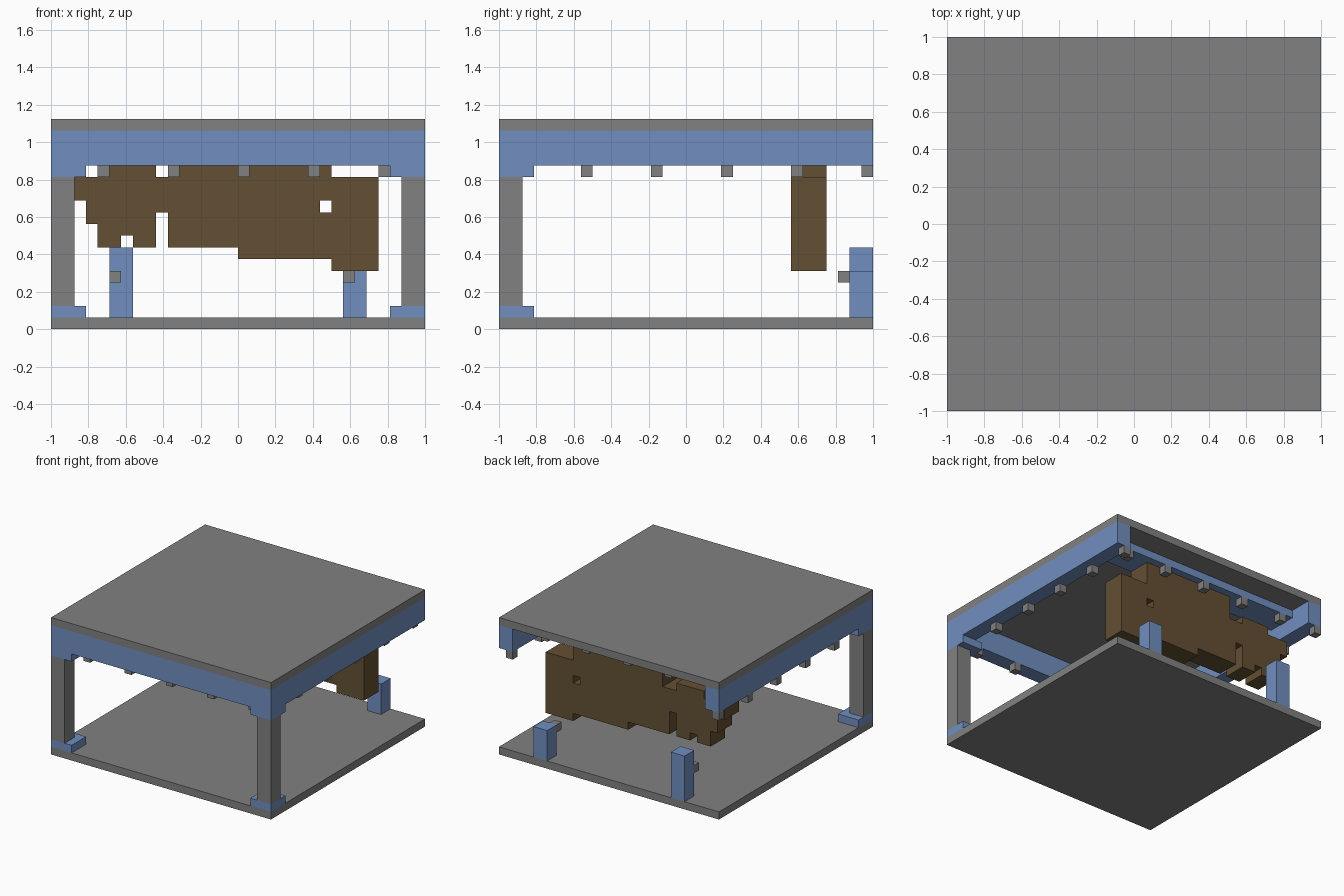
import bpy
import bmesh
from mathutils import Matrix, Vector

if "Cube" in bpy.data.objects:
    bpy.data.objects.remove(bpy.data.objects["Cube"], do_unlink=True)

U = 1 / 16  # block size


def material(name, rgb):
    m = bpy.data.materials.new(name)
    m.use_nodes = True
    m.diffuse_color = (*rgb, 1)
    m.node_tree.nodes["Principled BSDF"].inputs["Base Color"].default_value = (*rgb, 1)
    return m


GREY = material("stone grey", (0.22, 0.22, 0.22))
BLUE = material("soft blue", (0.165, 0.275, 0.53))
BROWN = material("dark brown", (0.127, 0.08, 0.033))


def blocks(name, mat, boxes):
    """One object made of boxes, each given as low and high corners in blocks."""
    bm = bmesh.new()
    for lo, hi in boxes:
        lo, hi = Vector(lo) * U, Vector(hi) * U
        place = Matrix.Translation((lo + hi) / 2) @ Matrix.Diagonal((*(hi - lo), 1))
        bmesh.ops.create_cube(bm, size=1, matrix=place)
    mesh = bpy.data.meshes.new(name)
    bm.to_mesh(mesh)
    bm.free()
    mesh.materials.append(mat)
    ob = bpy.data.objects.new(name, mesh)
    bpy.context.collection.objects.link(ob)
    return ob


def studs(name, corners):
    blocks(name, GREY, [(c, [v + 1 for v in c]) for c in corners])


# Floor and roof slabs
blocks("floor_slab", GREY, [((-16, -16, 0), (16, 16, 1))])
blocks("roof_slab", GREY, [((-16, -16, 17), (16, 16, 18))])

# Beams under the roof
blocks("front_beam", BLUE, [((-16, -16, 14), (16, -14, 17))])
for side, x in (("right", -16), ("left", 14)):
    blocks(side + "_beam", BLUE, [((x, -14, 14), (x + 2, 16, 17))])
blocks("back_beam", BLUE, [((-14, 9, 16), (14, 13, 17))])

# Small studs hanging from the beams
steps = range(-12, 13, 6)
studs("front_studs", [(x, -15, 13) for x in steps])
studs("right_studs", [(-16, y + 3, 13) for y in steps])
studs("left_studs", [(14, y + 3, 13) for y in steps])
studs("back_studs", [(x - 1, 12, 15) for x in steps])

# Front corner columns with a blue foot and cap
for side, x, wide in (("right", -16, -16), ("left", 14, 13)):
    blocks(side + "_column", GREY, [((x, -16, 2), (x + 2, -14, 13))])
    blocks(side + "_column_ends", BLUE,
           [((wide, -16, z), (wide + 3, -13, z + 1)) for z in (1, 13)])

# Back posts, each with a peg
for side, x, top in (("right", -11, 7), ("left", 9, 5)):
    blocks(side + "_back_post", BLUE, [((x, 14, 1), (x + 2, 16, top))])
    studs(side + "_post_peg", [(x, 13, 4)])

# Hanging brown panel: stepped outline with a square hole
outline = [(-14, 11), (-14, 13), (-11, 13), (-11, 14), (-7, 14), (-7, 13), (-5, 13),
           (-5, 16), (8, 16), (8, 13), (12, 13), (12, 5), (8, 5), (8, 6), (0, 6),
           (0, 7), (-6, 7), (-6, 10), (-7, 10), (-7, 7), (-9, 7), (-9, 8), (-10, 8),
           (-10, 7), (-12, 7), (-12, 9), (-13, 9), (-13, 11)]
hole = [(7, 10), (8, 10), (8, 11), (7, 11)]
curve = bpy.data.curves.new("hanging_panel", "CURVE")
curve.dimensions = "2D"
curve.fill_mode = "BOTH"
curve.extrude = 1.5 * U
for loop in (outline, hole):
    spline = curve.splines.new("POLY")
    spline.points.add(len(loop) - 1)
    for point, (x, z) in zip(spline.points, loop):
        point.co = (x * U, z * U, 0, 1)
    spline.use_cyclic_u = True
    spline.use_smooth = False
curve.materials.append(BROWN)
panel = bpy.data.objects.new("hanging_panel", curve)
panel.rotation_euler.x = 1.570796
panel.location.y = 10.5 * U
bpy.context.collection.objects.link(panel)
bpy.ops.object.select_all(action="DESELECT")
bpy.context.view_layer.objects.active = panel
panel.select_set(True)
bpy.ops.object.convert(target="MESH")
